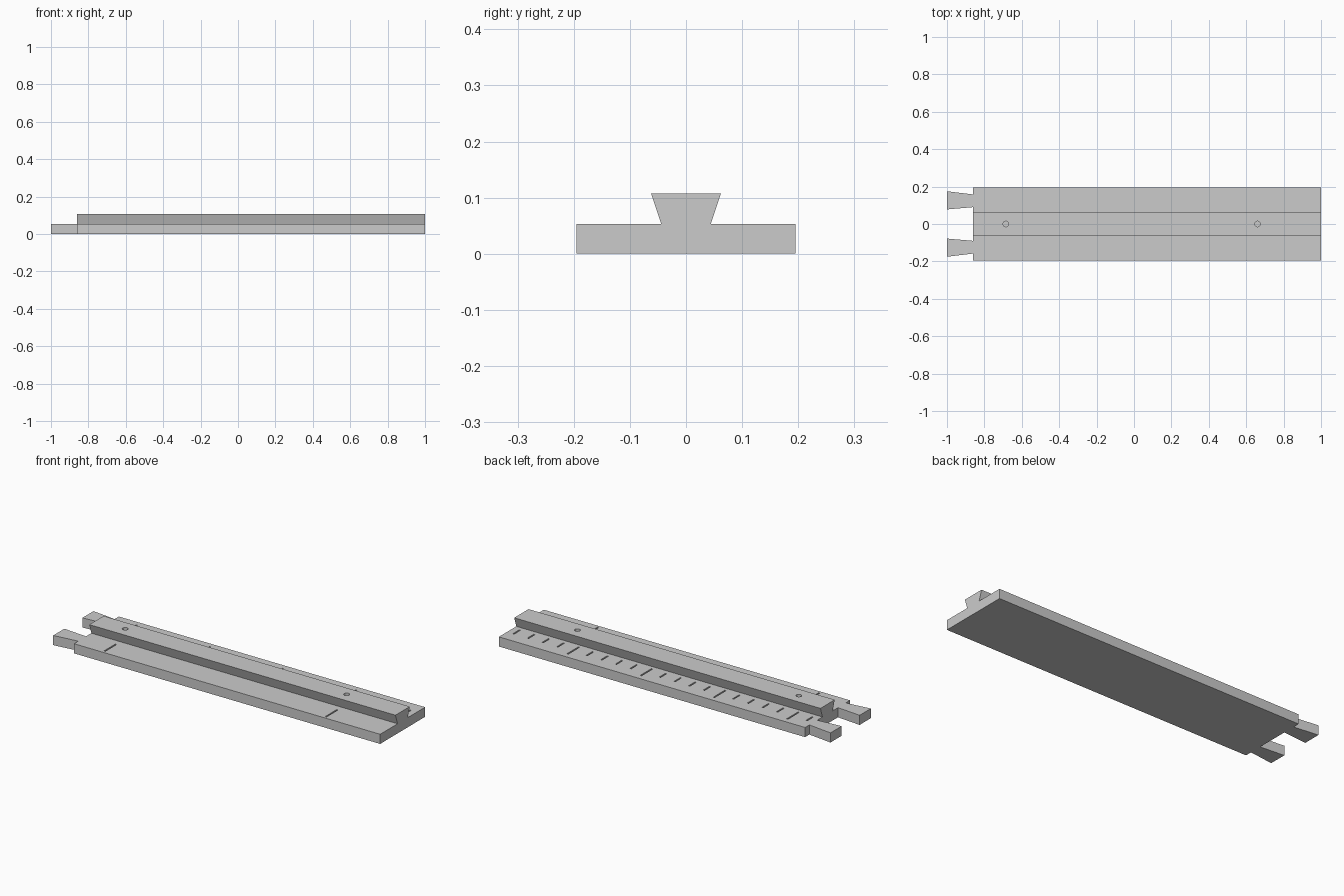
import bpy
import bmesh
from math import cos, sin, tau
from mathutils import Vector

cube = bpy.data.objects.get("Cube")
if cube:
    bpy.data.objects.remove(cube, do_unlink=True)

# Single plain grey
GREY = (0.6, 0.6, 0.6, 1)
grey = bpy.data.materials.new("plain grey")
grey.use_nodes = True
grey.diffuse_color = GREY
grey.node_tree.nodes["Principled BSDF"].inputs["Base Color"].default_value = GREY

BODY_START, BODY_END = -0.86, 1.0
BASE_TOP, RAIL_TOP = 0.053, 0.107
HALF_WIDTH = 0.195


def add_prism(bm, outline, sweep):
    """Extrude a closed outline of 3D points along a vector."""
    face = bm.faces.new([bm.verts.new(p) for p in outline])
    ext = bmesh.ops.extrude_face_region(bm, geom=[face], use_keep_orig=True)
    moved = [g for g in ext["geom"] if isinstance(g, bmesh.types.BMVert)]
    bmesh.ops.translate(bm, verts=moved, vec=Vector(sweep))


def make_object(name, bm):
    bmesh.ops.recalc_face_normals(bm, faces=bm.faces)
    mesh = bpy.data.meshes.new(name)
    bm.to_mesh(mesh)
    bm.free()
    mesh.materials.append(grey)
    obj = bpy.data.objects.new(name, mesh)
    bpy.context.collection.objects.link(obj)
    return obj


# Base plate with its dovetail rail, one swept section
half = [(HALF_WIDTH, 0), (HALF_WIDTH, BASE_TOP), (0.044, BASE_TOP), (0.062, RAIL_TOP)]
section = half + [(-y, z) for y, z in reversed(half)]
bm = bmesh.new()
add_prism(bm, [(BODY_START, y, z) for y, z in section], (BODY_END - BODY_START, 0, 0))
body = make_object("base_with_dovetail_rail", bm)

# Flared joining tails at the narrow end
for side, name in ((1, "back_tail"), (-1, "front_tail")):
    bm = bmesh.new()
    plan = [(BODY_START, 0.09), (BODY_START, 0.158), (-1, 0.175), (-1, 0.078)]
    add_prism(bm, [(x, side * y, 0) for x, y in plan], (0, 0, BASE_TOP))
    make_object(name, bm)

# Cutter for the scale marks and the screw holes
cut = bmesh.new()


def add_mark(x, y0, y1, width=0.008, depth=0.008):
    z = BASE_TOP - depth
    corners = [(x - width / 2, y0), (x + width / 2, y0), (x + width / 2, y1), (x - width / 2, y1)]
    add_prism(cut, [(a, b, z) for a, b in corners], (0, 0, depth + 0.005))


# Back scale: every fifth mark is long
for i in range(-1, 20):
    x = -0.73 + i * 0.089
    if i % 5 == 0:
        add_mark(x, 0.065, 0.165)
    else:
        add_mark(x, 0.07, 0.125)

# Front marks line up with the rail holes
for x in (-0.685, 0.66):
    add_mark(x, -0.18, -0.08)
    ring = [(x + 0.015 * cos(tau * k / 24), 0.015 * sin(tau * k / 24), RAIL_TOP - 0.03)
            for k in range(24)]
    add_prism(cut, ring, (0, 0, 0.05))

cutter = make_object("mark_cutter", cut)
cutter.hide_render = True

# Engrave the body, then discard the cutter
engrave = body.modifiers.new("engrave", "BOOLEAN")
engrave.operation = "DIFFERENCE"
engrave.solver = "EXACT"
engrave.object = cutter
bpy.context.view_layer.objects.active = body
bpy.ops.object.modifier_apply(modifier=engrave.name)
bpy.data.objects.remove(cutter, do_unlink=True)
